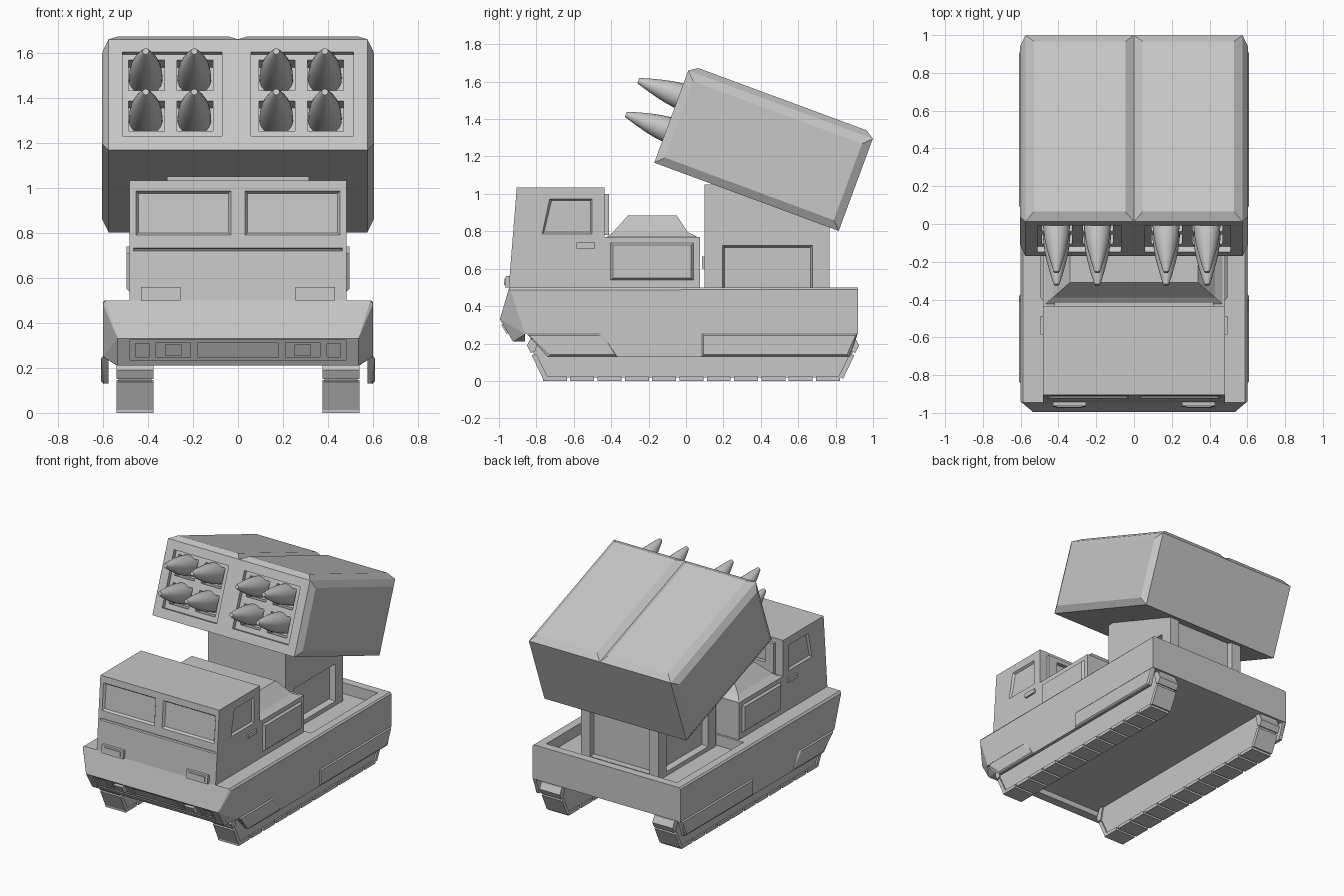
import bpy, bmesh, math
from mathutils import Matrix

if "Cube" in bpy.data.objects:
    bpy.data.objects.remove(bpy.data.objects["Cube"])

grey = bpy.data.materials.new("plain grey")
grey.use_nodes = True
grey.diffuse_color = (0.57, 0.57, 0.57, 1)
grey.node_tree.nodes["Principled BSDF"].inputs["Base Color"].default_value = grey.diffuse_color


def add(name, bm, matrix=None):
    bmesh.ops.recalc_face_normals(bm, faces=bm.faces)
    me = bpy.data.meshes.new(name)
    bm.to_mesh(me)
    bm.free()
    if matrix:
        me.transform(matrix)
    me.materials.append(grey)
    ob = bpy.data.objects.new(name, me)
    bpy.context.collection.objects.link(ob)
    return ob


def solid(name, pts, matrix=None):
    """Convex solid spanned by its corner points."""
    bm = bmesh.new()
    for p in pts:
        bm.verts.new(p)
    bmesh.ops.convex_hull(bm, input=bm.verts[:])
    bmesh.ops.dissolve_limit(bm, angle_limit=0.01, verts=bm.verts[:], edges=bm.edges[:])
    return add(name, bm, matrix)


def box(name, x, y, z, matrix=None):
    return solid(name, [(a, b, c) for a in x for b in y for c in z], matrix)


def prism(name, x, profile):
    return solid(name, [(a, y, z) for a in x for y, z in profile])


def slab(name, x, z, front, out, inn, inset=0):
    """Plate on a sloping front face, front(z) giving its y; the back may taper."""
    mx, mz = sum(x) / 2, sum(z) / 2
    pts = [(a, front(c) - out, c) for a in x for c in z]
    pts += [(a - math.copysign(inset, a - mx), front(c) + inn, c - math.copysign(inset, c - mz))
            for a in x for c in z]
    return solid(name, pts)


def side_panel(name, s, x0, x1, profile, inset, matrix=None):
    """Panel on a side, raised from x0 to x1 with sloping borders."""
    cy = sum(p[0] for p in profile) / len(profile)
    cz = sum(p[1] for p in profile) / len(profile)
    pts = [(s * x0, y, z) for y, z in profile]
    pts += [(s * x1, y - math.copysign(inset, y - cy), z - math.copysign(inset, z - cz))
            for y, z in profile]
    return solid(name, pts, matrix)


def cut(ob, cutter):
    cutter.hide_render = True
    mod = ob.modifiers.new("cut", "BOOLEAN")
    mod.operation, mod.solver, mod.object = "DIFFERENCE", "EXACT", cutter
    dg = bpy.context.evaluated_depsgraph_get()
    me = bpy.data.meshes.new_from_object(ob.evaluated_get(dg))
    ob.modifiers.clear()
    ob.data = me
    bpy.data.objects.remove(cutter)


def both(a, b, s):
    return (s * a, s * b)


SIDES = ((1, "left"), (-1, "right"))

# Hull with wedge nose, raised belly and open rear tub
nose = lambda z: -.995 + (.33 - z) * .583
half = [(.6, .92, .49), (.59, .92, .5), (.6, .92, .21), (.6, -.94, .485), (.588, -.945, .5),
        (.6, -.86, .25), (.535, -.995, .33), (.535, -.925, .21)]
hull = solid("hull", [(s * x, y, z) for s, _ in SIDES for x, y, z in half])
cut(hull, box("belly_cutter", (-.7, .7), (-.86, 1), (.1, .25)))
cut(hull, box("tub_cutter", (-.53, .53), (.09, .86), (.42, .6)))
cut(hull, slab("nose_cutter", (-.48, .48), (.235, .325), nose, .05, .012))
cut(hull, slab("grille_cutter", (-.18, .18), (.245, .31), nose, .05, .025))

# Nose lamps, skirts and tracks
for s, side in SIDES:
    cut(hull, slab("lamp_cutter", both(.21, .365, s), (.245, .312), nose, .05, .025))
    cut(hull, slab("marker_cutter", both(.395, .455, s), (.248, .308), nose, .05, .025))
    slab("nose_lamp_" + side, both(.25, .325, s), (.253, .303), nose, .01, .04)

    prism("skirt_" + side, both(.575, .6, s),
          [(-.85, .25), (-.74, .13), (.875, .13), (.915, .25)])
    side_panel("front_skirt_plate_" + side, s, .595, .608,
               [(-.85, .257), (-.74, .127), (-.365, .127), (-.45, .257)], .014)
    side_panel("rear_skirt_plate_" + side, s, .595, .608,
               [(.08, .257), (.08, .127), (.875, .127), (.92, .257)], .014)

    prism("track_core_" + side, both(.385, .53, s),
          [(-.83, .25), (-.825, .17), (-.75, .018), (.825, .018), (.9, .17), (.905, .25)])
    for i in range(11):
        y = -.765 + i * .146
        box("track_pad_%s_%d" % (side, i), both(.375, .54, s), (y, y + .128), (0, .024))
    for end, y0, d in (("front", -.765, -1), ("rear", .84, 1)):
        prism("lower_end_pad_%s_%s" % (end, side), both(.375, .54, s),
              [(y0, .012), (y0 - d * .025, .022), (y0 + d * .06, .137), (y0 + d * .035, .145)])
        prism("upper_end_pad_%s_%s" % (end, side), both(.375, .54, s),
              [(y0 + d * .065, .15), (y0 + d * .04, .16), (y0 + d * .085, .19),
               (y0 + d * .055, .25), (y0 + d * .02, .25)])

# Cab with sunk windows and a groove across the front
slope = lambda z: -.948 + (z - .5) * .082
cab = prism("cab", (-.482, .482), [(-.948, .5), (-.905, 1.033), (-.435, 1.033), (-.435, .5)])
cut(cab, slab("groove_cutter", (-.465, .465), (.718, .734), slope, .002, .01, .005))
cut(cab, box("rear_window_cutter", (-.36, .36), (-.45, -.3), (.84, .98)))
for s, side in SIDES:
    cut(cab, slab("windscreen_cutter", both(.03, .455, s), (.788, .987), slope, .002, .015, .012))
    cut(cab, side_panel("door_window_cutter", s, .484, .467,
                        [(-.77, .785), (-.73, .975), (-.5, .975), (-.5, .785)], .011))
    box("door_handle_" + side, both(.47, .495, s), (-.585, -.487), (.708, .74))
    slab("headlight_" + side, both(.255, .43, s), (.5, .56), slope, .02, .02)
    slab("headlight_glass_" + side, both(.275, .41, s), (.512, .548), slope, .026, .0)

# Frame around the rear cab window
for name, x, z in (("top", (-.42, .42), (.97, 1.0)), ("bottom", (-.42, .42), (.78, .85)),
                   ("left", (.35, .42), (.85, .97)), ("right", (-.42, -.35), (.85, .97))):
    box("rear_window_frame_" + name, x, (-.44, -.412), z)

# Engine housing with sloped lid
box("engine_housing", (-.482, .482), (-.44, .075), (.48, .77))
solid("engine_lid_base", [(s * x, y, z) for s, _ in SIDES for x, y, z in
      ((.475, -.43, .765), (.475, .07, .765), (.43, -.39, .795), (.43, .01, .795))])
solid("engine_lid", [(s * x, y, z) for s, _ in SIDES for x, y, z in
      ((.43, -.39, .795), (.43, .01, .795), (.34, -.31, .885), (.34, -.05, .885))])
for s, side in SIDES:
    side_panel("engine_side_panel_" + side, s, .48, .496,
               [(-.405, .537), (-.405, .74), (.042, .74), (.042, .537)], .014)

# Pedestal with sunk side panels and a tall rear recess between corner posts
pedestal = box("pedestal", (-.315, .315), (.1, .768), (.4, 1.05))
cut(pedestal, box("rear_recess_cutter", (-.24, .24), (.72, .9), (.45, 1.2)))
for s, side in SIDES:
    cut(pedestal, side_panel("side_recess_cutter", s, .317, .275,
                             [(.195, .45), (.195, .725), (.677, .725), (.677, .45)], .012))
box("pedestal_front_box", (-.12, .12), (.085, .12), (.6, .665))

# Launcher box, built level and then tilted back
tilt = Matrix.Translation((0, -.17, 1.167)) @ Matrix.Rotation(math.radians(-20.3), 4, "X")
L, H, W = 1.052, .525, .575
launcher = box("launcher_box", (-W, W), (0, L), (0, H), tilt)
for s, side in SIDES:
    side_panel("launcher_side_" + side, s, W, .603,
               [(0, 0), (0, H), (L, H), (L, 0)], .045, tilt)
    solid("launcher_top_" + side,
          [(s * x, y, H) for x in (0, W) for y in (0, L)] +
          [(s * x, y, H + .031) for x in (.045, W - .045) for y in (.045, L - .045)], tilt)


def rocket(name, x, z):
    bm = bmesh.new()
    profile = [(0, -.232), (.014, -.232), (.018, -.222), (.035, -.165), (.052, -.1),
               (.064, -.04), (.072, .03), (.075, .1), (.075, .28)]
    vs = [bm.verts.new((x + r, y, z)) for r, y in profile]
    es = [bm.edges.new(pair) for pair in zip(vs, vs[1:])]
    bmesh.ops.spin(bm, geom=vs + es, cent=(x, 0, z), axis=(0, 1, 0),
                   angle=math.tau, steps=24, use_merge=False)
    bmesh.ops.remove_doubles(bm, verts=bm.verts[:], dist=.0005)
    ob = add(name, bm, tilt)
    bpy.ops.object.select_all(action="DESELECT")
    ob.select_set(True)
    bpy.context.view_layer.objects.active = ob
    bpy.ops.object.shade_smooth_by_angle(angle=math.radians(35))


# Sunk pod fronts, tubes and rockets
for side, x0, x1, mid in (("left", .058, .512, .278), ("right", -.512, -.07, -.302)):
    cut(launcher, box("pod_cutter", (x0, x1), (-.1, .03), (.066, .464), tilt))
    for col, dx in (("right", -.108), ("left", .108)):
        for row, z in (("lower", .19), ("upper", .382)):
            x = mid + dx
            cut(launcher, box("tube_cutter", (x - .077, x + .083), (-.1, .12),
                              (z - .088, z + .055), tilt))
            rocket("rocket_%s_%s_%s" % (side, row, col), x, z)
